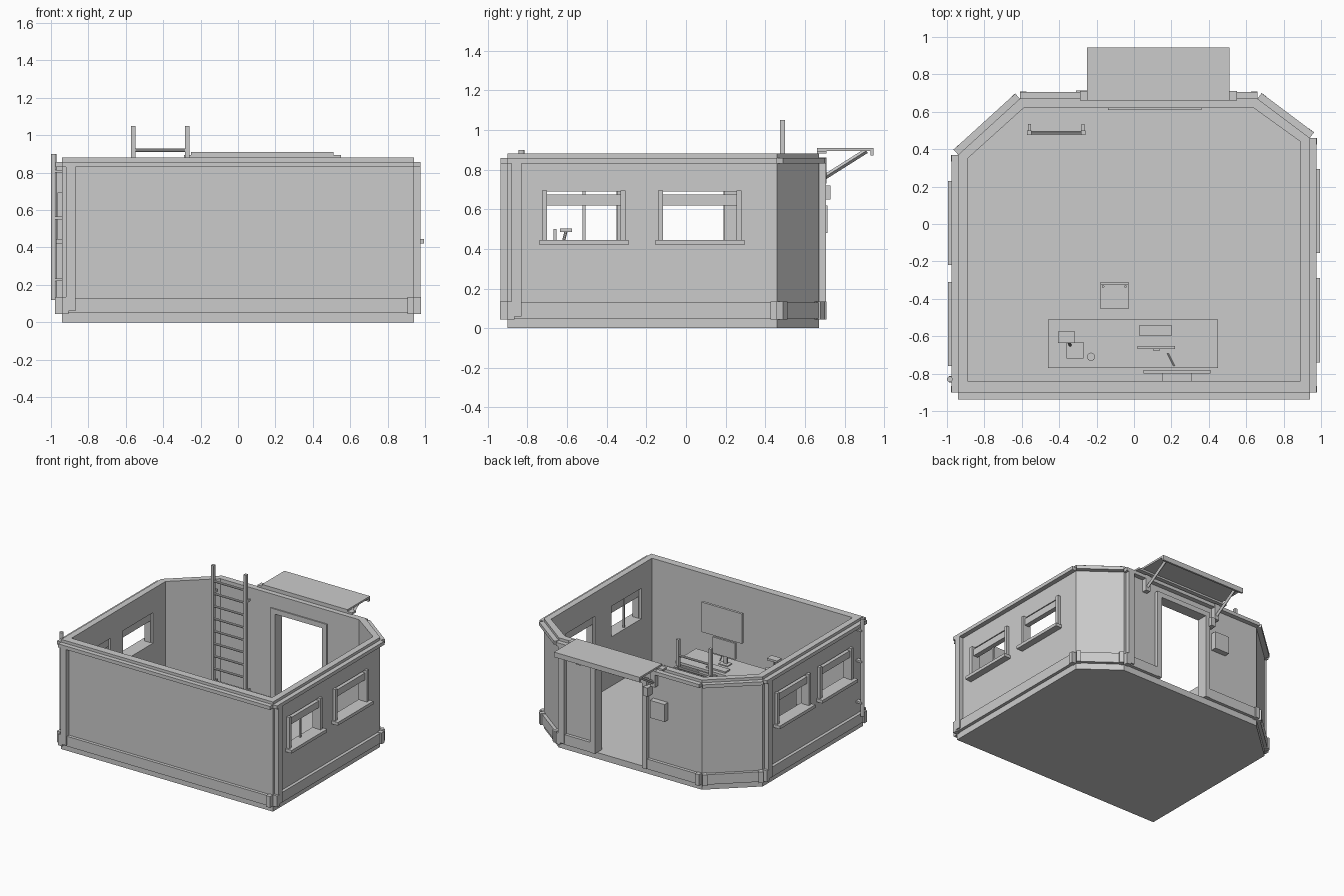
import bpy, bmesh
from mathutils import Vector

if "Cube" in bpy.data.objects:
    bpy.data.objects.remove(bpy.data.objects["Cube"])

grey = bpy.data.materials.new("plain grey")
grey.use_nodes = True
GREY = (0.6, 0.6, 0.6, 1)
grey.diffuse_color = GREY
grey.node_tree.nodes["Principled BSDF"].inputs["Base Color"].default_value = GREY


def make(name, bm):
    bmesh.ops.recalc_face_normals(bm, faces=bm.faces)
    mesh = bpy.data.meshes.new(name)
    bm.to_mesh(mesh)
    bm.free()
    mesh.materials.append(grey)
    obj = bpy.data.objects.new(name, mesh)
    bpy.context.collection.objects.link(obj)
    return obj


def prism(name, outline, z0, z1):
    """Upright solid over a flat outline."""
    bm = bmesh.new()
    face = bm.faces.new([bm.verts.new((p[0], p[1], z0)) for p in outline])
    top = bmesh.ops.extrude_face_region(bm, geom=[face])["geom"]
    bmesh.ops.translate(bm, vec=(0, 0, z1 - z0),
                        verts=[v for v in top if isinstance(v, bmesh.types.BMVert)])
    return make(name, bm)


def box(name, x, y, z):
    return prism(name, [(x[0], y[0]), (x[1], y[0]), (x[1], y[1]), (x[0], y[1])], *z)


def rod(name, p, q, radius, sides=8):
    """Straight bar between two points."""
    p, q = Vector(p), Vector(q)
    bm = bmesh.new()
    bmesh.ops.create_cone(bm, cap_ends=True, segments=sides, radius1=radius,
                          radius2=radius, depth=(q - p).length)
    turn = (q - p).to_track_quat("Z", "Y")
    bmesh.ops.rotate(bm, matrix=turn.to_matrix(), verts=bm.verts)
    bmesh.ops.translate(bm, vec=(p + q) / 2, verts=bm.verts)
    return make(name, bm)


# Outline corners, anticlockwise from the front right
OUTER = [Vector(p) for p in ((-.94, -.9), (.94, -.9), (.94, .46),
                             (.66, .67), (-.61, .67), (-.94, .37))]
INNER = [(-.89, -.84), (.89, -.84), (.89, .44), (.64, .62), (-.59, .62), (-.89, .35)]
WALLS = ["front", "left", "left_corner", "back", "right_corner", "right"]
TOP = 0.88


def length(wall):
    return (OUTER[(wall + 1) % 6] - OUTER[wall]).length


def on_wall(name, wall, s, depth, z):
    """Box placed along a wall: s runs along it, depth points outward."""
    a = OUTER[wall]
    along = (OUTER[(wall + 1) % 6] - a).normalized()
    out = Vector((along.y, -along.x))
    pts = [a + along * t + out * d for t, d in
           ((s[0], depth[0]), (s[1], depth[0]), (s[1], depth[1]), (s[0], depth[1]))]
    return prism(name, pts, *z)


def cut(target, cutter):
    cutter.hide_render = True
    mod = target.modifiers.new("cut", "BOOLEAN")
    mod.operation = "DIFFERENCE"
    mod.solver = "EXACT"
    mod.object = cutter
    bpy.context.view_layer.objects.active = target
    bpy.ops.object.modifier_apply(modifier=mod.name)
    bpy.data.objects.remove(cutter)


# Walls and floor in one shell
shell = prism("walls_and_floor", OUTER, 0, TOP)
cut(shell, prism("room_cutter", INNER, .05, 1))
DOOR = (-.10, .32)
cut(shell, box("door_cutter", DOOR, (.55, .75), (.05, .73)))

# Windows: wall, middle along the wall, centre bar or not
for wall, mid, barred in ((1, .385, True), (1, .97, False), (5, .365, False), (5, .905, False)):
    name = WALLS[wall] + "_window"
    half = .19
    cut(shell, on_wall("window_cutter", wall, (mid - half, mid + half), (-.1, .05), (.44, .69)))
    on_wall(name + "_sill", wall, (mid - .225, mid + .225), (-.05, .055), (.42, .445))
    on_wall(name + "_rail", wall, (mid - half, mid + half), (-.03, .01), (.62, .675))
    for side in (-1, 1):
        c = mid + side * (half + .008)
        on_wall(name + "_post", wall, (c - .013, c + .013), (-.03, .025), (.445, .695))
    if barred:
        on_wall(name + "_bar", wall, (mid - .007, mid + .007), (-.035, -.02), (.44, .69))

# Skirting, cornice and corner posts
for wall, side in enumerate(WALLS):
    end = length(wall)
    on_wall(side + "_cornice", wall, (0, end), (0, .037), (.83, .858))
    if side == "back":
        runs = [(0, .66 - DOOR[1] - .04), (.66 - DOOR[0] + .04, end)]
    else:
        runs = [(0, end)]
    for run in runs:
        on_wall(side + "_skirting", wall, run, (0, .025), (.05, .13))
    for s in ((0, .035), (end - .035, end)):
        on_wall(side + "_skirting_block", wall, s, (0, .038), (.045, .135))
    if "corner" not in side:
        on_wall(side + "_post", wall, (.02, .07), (0, .037), (.06, .85))

# Door frame
for x in ((DOOR[0] - .04, DOOR[0]), (DOOR[1], DOOR[1] + .04)):
    box("door_jamb", x, (.61, .70), (.05, .73))
box("door_lintel", (DOOR[0] - .04, DOOR[1] + .04), (.61, .70), (.73, .77))

# Canopy over the door
box("canopy", (-.25, .51), (.66, .945), (.895, .91))
box("canopy_lip", (-.25, .51), (.93, .945), (.87, .895))
box("canopy_rail", (-.29, .55), (.66, .71), (.88, .895))
for x in (-.2, .46):
    rod("canopy_brace", (x, .68, .75), (x, .91, .895), .013, 4)
    box("canopy_brace_plate", (x - .02, x + .02), (.67, .71), (.73, .86))

# Notice plate and small lamp beside the door
box("notice_plate", (-.31, -.18), (.67, .715), (.48, .62))
box("door_lamp", (-.17, -.13), (.67, .73), (.65, .72))

# Drain pipe
rod("drain_pipe", (-.985, -.83, .12), (-.985, -.83, .9), .015, 12)
for z in (.22, .55, .8):
    box("pipe_clip", (-.99, -.94), (-.847, -.813), (z, z + .015))

# Ladder
for x in (-.56, -.272):
    box("ladder_rail", (x - .012, x + .012), (.475, .5), (.05, 1.05))
    for z in (.1, .82):
        box("ladder_bracket", (x - .008, x + .008), (.5, .535), (z, z + .02))
for i in range(9):
    z = .12 + i * .1
    rod("ladder_rung", (-.56, .488, z), (-.272, .488, z), .009)

# Desk
box("desk_top", (-.46, .45), (-.77, -.51), (.28, .30))
for x in (-.45, .42):
    box("desk_side", (x, x + .02), (-.76, -.52), (.05, .28))
box("desk_back", (-.43, .42), (-.76, -.745), (.14, .28))

# Monitor and keyboard
box("monitor", (.02, .22), (-.668, -.652), (.37, .50))
box("monitor_stand", (.105, .135), (-.68, -.668), (.30, .43))
box("monitor_foot", (.08, .16), (-.70, -.64), (.30, .307))
box("keyboard", (.03, .2), (-.60, -.54), (.30, .312))
rod("monitor_cable", (.18, -.69, .305), (.215, -.76, .305), .004)

# Desk lamp, papers and mug
box("lamp_head", (-.405, -.315), (-.635, -.575), (.485, .502))
rod("lamp_arm", (-.36, -.605, .49), (-.34, -.65, .31), .008)
box("lamp_base", (-.36, -.27), (-.72, -.63), (.30, .318))
rod("mug", (-.23, -.71, .30), (-.23, -.71, .345), .022, 16)

# Wall board
box("wall_board", (.05, .41), (-.80, -.78), (.44, .68))
box("wall_board_mount", (.15, .31), (-.84, -.80), (.5, .62))

# Chair
box("chair_seat", (-.18, -.03), (-.455, -.315), (.17, .185))
box("chair_back", (-.18, -.03), (-.325, -.31), (.25, .35))
for x in (-.165, -.045):
    rod("chair_back_leg", (x, -.335, .05), (x, -.335, .33), .007)
    rod("chair_front_leg", (x, -.44, .05), (x, -.44, .17), .007)
